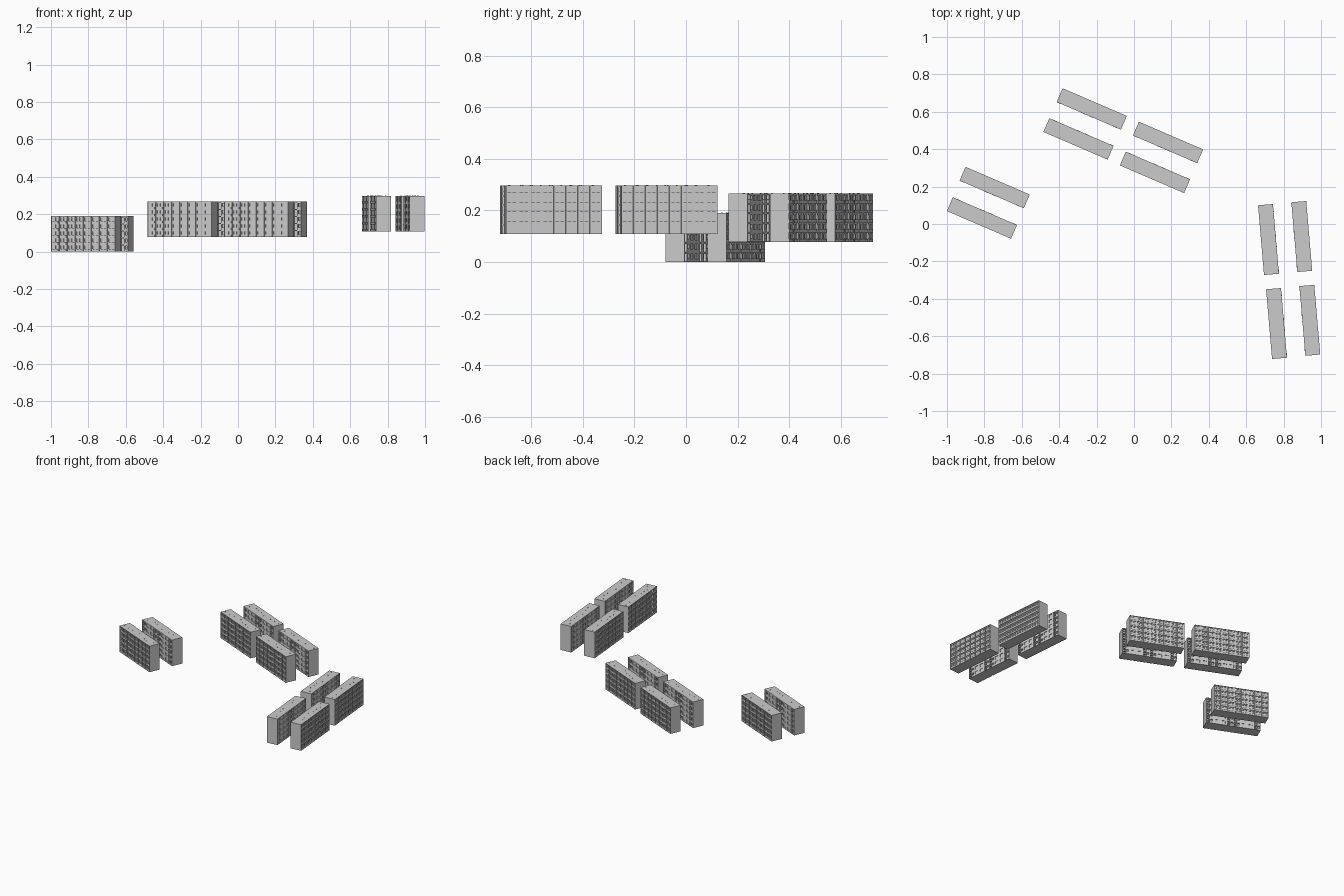
import bpy, bmesh, math, random
from mathutils import Vector

if "Cube" in bpy.data.objects:
    bpy.data.objects.remove(bpy.data.objects["Cube"])

random.seed(4)
L, W, H, FLOORS, BAYS = 0.374, 0.080, 0.187, 5, 8
FH, BW = H / FLOORS, L / BAYS
BAL = 0.005                      # balcony projection
Y0, Y1 = -W / 2 + BAL, W / 2     # wall planes: balcony side, stair side


def box(bm, x0, x1, y0, y1, z0, z1):
    vs = bmesh.ops.create_cube(bm, size=1)['verts']
    for v in vs:
        v.co = Vector((x0 + (v.co.x + .5) * (x1 - x0),
                       y0 + (v.co.y + .5) * (y1 - y0),
                       z0 + (v.co.z + .5) * (z1 - z0)))


def quad(bm, pts):
    return bm.faces.new([bm.verts.new(p) for p in pts])


def wall(bm, x0, x1, z0, z1, y, side, openings, depth):
    """One facade panel with framed, recessed openings (u0, u1, v0, v1)."""
    us = sorted({0, 1, *[u for o in openings for u in o[:2]]})
    vs = sorted({0, 1, *[v for o in openings for v in o[2:]]})
    P = lambda u, v, yy=y: (x0 + u * (x1 - x0), yy, z0 + v * (z1 - z0))
    for a, b in zip(us, us[1:]):
        for c, d in zip(vs, vs[1:]):
            pts = [P(a, c), P(b, c), P(b, d), P(a, d)]
            f = quad(bm, pts if side < 0 else pts[::-1])
            mu, mv = (a + b) / 2, (c + d) / 2
            if any(o[0] < mu < o[1] and o[2] < mv < o[3] for o in openings):
                f.normal_update()
                e = bmesh.ops.inset_individual(bm, faces=[f], thickness=0.0001)
                r = bmesh.ops.extrude_discrete_faces(bm, faces=[f])['faces'][0]
                for v in r.verts:
                    v.co.y -= side * depth


def make_mesh(name, build):
    bm = bmesh.new()
    build(bm)
    me = bpy.data.meshes.new(name)
    bm.to_mesh(me)
    bm.free()
    return me


def walls(bm):
    for i in range(BAYS):
        x0, x1 = -L / 2 + i * BW, -L / 2 + (i + 1) * BW
        for k in range(FLOORS):
            z0, z1 = k * FH, (k + 1) * FH
            # balcony side: window and door
            wall(bm, x0, x1, z0, z1, Y0, -1, [(.15, .42, .36, .84), (.55, .85, .36, .84)], .004)
            # stair side: stair wells in every second bay, windows elsewhere
            if i % 4 in (1, 2):
                wall(bm, x0, x1, z0, z1, Y1, 1, [(.2, .8, .3, .85)], .004)
            else:
                wall(bm, x0, x1, z0, z1, Y1, 1, [(.1, .38, .4, .82), (.5, .9, .06, .9)], .010)
    # end walls, two panels per floor
    for s in (-1, 1):
        for k in range(FLOORS):
            for a, b in ((Y0, 0), (0, Y1)):
                x = s * L / 2
                pts = [(x, a, k * FH), (x, b, k * FH), (x, b, (k + 1) * FH), (x, a, (k + 1) * FH)]
                quad(bm, pts if s > 0 else pts[::-1])
    # underside
    quad(bm, [(-L / 2, Y0, 0), (-L / 2, Y1, 0), (L / 2, Y1, 0), (L / 2, Y0, 0)])
    bmesh.ops.remove_doubles(bm, verts=bm.verts, dist=1e-6)


def balconies(bm):
    # parapets with floor slabs, piers between the bays
    for i in range(BAYS):
        x = -L / 2 + i * BW
        for k in range(FLOORS):
            z = k * FH
            box(bm, x + .004, x + BW - .004, Y0 - BAL, Y0, z, z + .002)
            box(bm, x + .004, x + BW - .004, Y0 - BAL, Y0 - BAL + .001, z + .002, z + .013)
    for i in range(BAYS + 1):
        x = max(-L / 2 + .001, min(L / 2 - .001, -L / 2 + i * BW))
        box(bm, x - .001, x + .001, Y0 - BAL, Y0, 0, H)


def entrances(bm):
    # stair canopies
    for i in (0, 3, 4, 7):
        x = -L / 2 + (i + .7) * BW
        box(bm, x - .011, x + .011, Y1 - .010, Y1 + .001, FH * .92, FH * .92 + .002)


def roof(bm):
    # roof panels and vents
    for i in range(BAYS):
        x = -L / 2 + i * BW
        for a, b in ((-W / 2, 0), (0, W / 2)):
            box(bm, x, x + BW, a, b, H, H + .0025)
        vx, vy = x + random.uniform(.01, BW - .01), random.uniform(-.015, .015)
        box(bm, vx - .003, vx + .003, vy - .002, vy + .002, H + .0025, H + .0045)


parts = {n: make_mesh(n, f) for n, f in (("walls", walls), ("balconies", balconies),
                                         ("entrances", entrances), ("roof", roof))}

# clusters: (name, base height, angle, [(x, y, turned)])
clusters = [
    ("left", 0.0, -23.3, [(-.745, .195, 1), (-.813, .032, 0)]),
    ("middle", .077, -23.3, [(-.226, .615, 1), (-.297, .455, 0), (.182, .436, 1), (.112, .276, 0)]),
    ("right", .108, -85.1, [(.719, -.083, 0), (.897, -.067, 1), (.762, -.532, 0), (.940, -.515, 1)]),
]
for cname, z, ang, blocks in clusters:
    for n, (x, y, turned) in enumerate(blocks, 1):
        for pname, me in parts.items():
            ob = bpy.data.objects.new(f"{cname}_block_{n}_{pname}", me)
            ob.location = (x, y, z)
            ob.rotation_euler.z = math.radians(ang + 180 * turned)
            bpy.context.collection.objects.link(ob)
